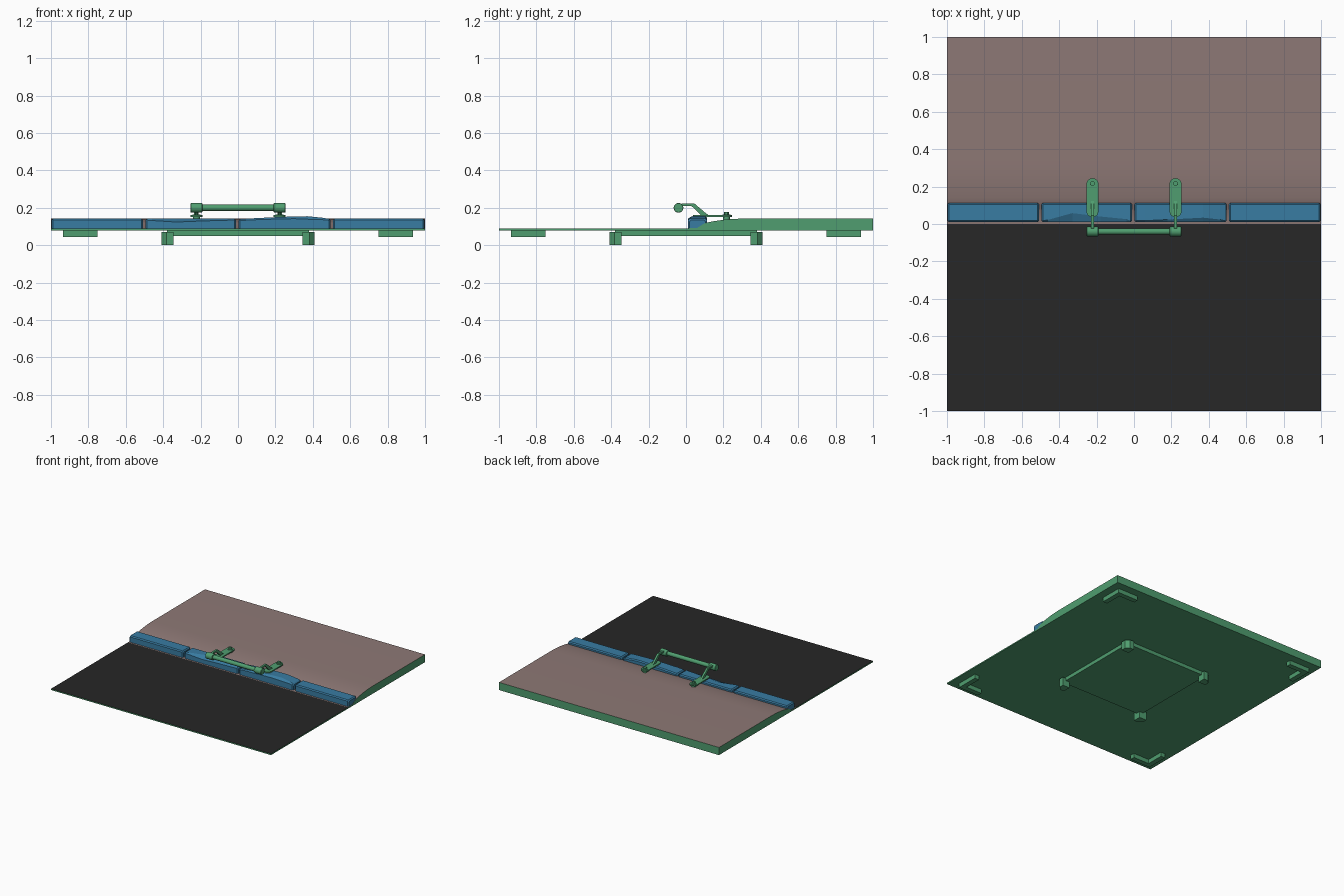
import bpy, bmesh, math
from mathutils import Matrix, Vector

if "Cube" in bpy.data.objects:
    bpy.data.objects.remove(bpy.data.objects["Cube"])


def mat(name, r, g, b):
    m = bpy.data.materials.new(name)
    m.diffuse_color = (r, g, b, 1)
    m.use_nodes = True
    m.node_tree.nodes["Principled BSDF"].inputs["Base Color"].default_value = m.diffuse_color
    return m


GREEN = mat("green_metal", 0.08, 0.34, 0.16)
BLUE = mat("blue_stone", 0.04, 0.20, 0.36)
PAVING = mat("paving", 0.27, 0.19, 0.18)
ASPHALT = mat("asphalt", 0.02, 0.02, 0.02)


def finish(bm, name, *mats, smooth=None):
    bmesh.ops.recalc_face_normals(bm, faces=bm.faces)
    me = bpy.data.meshes.new(name)
    bm.to_mesh(me)
    bm.free()
    ob = bpy.data.objects.new(name, me)
    bpy.context.collection.objects.link(ob)
    for m in mats:
        me.materials.append(m)
    if smooth:
        bpy.context.view_layer.objects.active = ob
        ob.select_set(True)
        bpy.ops.object.shade_smooth_by_angle(angle=math.radians(smooth))
        ob.select_set(False)
    return ob


def loft(rings, bm=None):
    """Closed solid through equal-length rings of points, capped at both ends."""
    bm = bm or bmesh.new()
    vs = [[bm.verts.new(p) for p in r] for r in rings]
    for a, b in zip(vs, vs[1:]):
        for i in range(len(a)):
            j = (i + 1) % len(a)
            bm.faces.new((a[i], a[j], b[j], b[i]))
    bm.faces.new(vs[0])
    bm.faces.new(vs[-1])
    return bm


def along_x(profile, x0, x1):
    return loft([[(x, y, z) for y, z in profile] for x in (x0, x1)])


def along_z(outline, z0, z1):
    return loft([[(x, y, z) for x, y in outline] for z in (z0, z1)])


def rod(name, p, q, r, n=16, bevel=0.0, smooth=40):
    p, q = Vector(p), Vector(q)
    rot = (q - p).to_track_quat('Z', 'Y').to_matrix().to_4x4()
    bm = bmesh.new()
    bmesh.ops.create_cone(bm, cap_ends=True, segments=n, radius1=r, radius2=r,
                          depth=(q - p).length,
                          matrix=Matrix.Translation((p + q) / 2) @ rot)
    ob = finish(bm, name, GREEN, smooth=smooth)
    if bevel:
        b = ob.modifiers.new("bevel", 'BEVEL')
        b.width, b.segments, b.limit_method = bevel, 2, 'ANGLE'
    return ob


def paint_top(ob, y0, y1):
    for f in ob.data.polygons:
        if f.normal.z > 0.3 and y0 <= f.center.y <= y1:
            f.material_index = 1


# Road half of the tile
road = finish(along_x([(-1, 0.08), (0, 0.08), (0, 0.09), (-1, 0.09)], -1, 1),
              "road_slab", GREEN, ASPHALT)
paint_top(road, -1, 0)

# Raised paving half, easing down towards the kerb
prof = [(0, 0.08), (0, 0.09), (0.06, 0.093), (0.10, 0.118), (0.14, 0.127),
        (0.20, 0.136), (0.26, 0.141), (0.32, 0.143), (1, 0.143), (1, 0.08)]
paving = finish(along_x(prof, -1, 1), "paving_slab", GREEN, PAVING, smooth=35)
paint_top(paving, 0, 1)


# Kerb stones: stations of (x, top height, chip depth in y, chip depth in z)
def kerb(name, stations):
    rings = []
    last = len(stations) - 1
    for i, (x, top, cy, cz) in enumerate(stations):
        for k in ((0, 1) if i == 0 else (1, 0) if i == last else (1,)):
            e = 0.0 if k else 0.008
            xx = x if not k or i not in (0, last) else x + (0.008 if i == 0 else -0.008)
            y0, y1, t = 0.01 + e, 0.113 - e, top - e
            rings.append([(xx, y0, 0.088), (xx, y0, t - cz), (xx, y0 + cy, t),
                          (xx, y1 - 0.008, t), (xx, y1, t - 0.008), (xx, y1, 0.088)])
    return finish(loft(rings), name, BLUE)


C = (0.008, 0.008)
H = 0.142
kerb("kerb_left", [(-0.998, H, *C), (-0.508, H, *C)])
kerb("kerb_mid_left", [(-0.495, H, *C), (-0.46, H, 0.012, 0.01), (-0.33, H, 0.048, 0.018),
                       (-0.18, H, 0.03, 0.012), (-0.04, H, 0.016, 0.008), (-0.010, H, *C)])
kerb("kerb_mid_right", [(0.002, 0.139, *C), (0.06, 0.143, *C), (0.18, 0.149, 0.014, 0.01),
                        (0.30, 0.154, 0.02, 0.012), (0.37, 0.155, 0.024, 0.016),
                        (0.46, 0.146, 0.014, 0.01), (0.494, 0.141, *C)])
kerb("kerb_right", [(0.508, H, *C), (0.998, H, *C)])

# Grind rail with end collars
RY, RZ = -0.04, 0.2
rod("rail_bar", (-0.22, RY, RZ), (0.22, RY, RZ), 0.017)
for s, side in ((-1, "left"), (1, "right")):
    cx = s * 0.222
    rod("rail_collar_" + side, (cx - 0.031, RY, RZ), (cx + 0.031, RY, RZ), 0.026, 20, 0.003)

    # Cranked arm from the collar to the foot
    arm = [(-0.04, 0.188), (-0.015, 0.209), (0.03, 0.209), (0.085, 0.156),
           (0.13, 0.156), (0.11, 0.168), (0.045, 0.223), (-0.02, 0.223), (-0.045, 0.212)]
    finish(along_x(arm, cx - 0.008, cx + 0.008), "rail_arm_" + side, GREEN)

    # Flat foot with rounded ends
    pts = []
    for yc, a0 in ((0.216, 0), (0.066, math.pi)):
        for i in range(9):
            a = a0 + math.pi * i / 8
            pts.append((cx + 0.032 * math.cos(a), yc + 0.029 * math.sin(a)))
    finish(along_z(pts, 0.152, 0.161), "rail_foot_" + side, GREEN, smooth=40)

    # Bolt, washer and spacer
    rod("bolt_washer_" + side, (cx, 0.216, 0.161), (cx, 0.216, 0.165), 0.022)
    rod("bolt_head_" + side, (cx, 0.216, 0.165), (cx, 0.216, 0.177), 0.014, 6, smooth=None)
    rod("bolt_spacer_" + side, (cx, 0.216, 0.13), (cx, 0.216, 0.153), 0.018)

# Underside plate
sq = [(-0.38, -0.38), (0.38, -0.38), (0.38, 0.38), (-0.38, 0.38)]
finish(along_z(sq, 0.05, 0.081), "under_plate", GREEN)

# Chamfered feet and L-shaped corner locators below the tile
foot = [(0.345, 0.345), (0.41, 0.345), (0.41, 0.382), (0.382, 0.41), (0.345, 0.41)]
ell = [(0.935, 0.935), (0.75, 0.935), (0.75, 0.895), (0.895, 0.895),
       (0.895, 0.75), (0.935, 0.75)]
for sx, xn in ((-1, "left"), (1, "right")):
    for sy, yn in ((-1, "front"), (1, "back")):
        for name, shape, z0, z1 in (("foot", foot, 0.0, 0.07),
                                    ("corner_locator", ell, 0.045, 0.081)):
            finish(along_z([(sx * x, sy * y) for x, y in shape], z0, z1),
                   f"{name}_{yn}_{xn}", GREEN)
